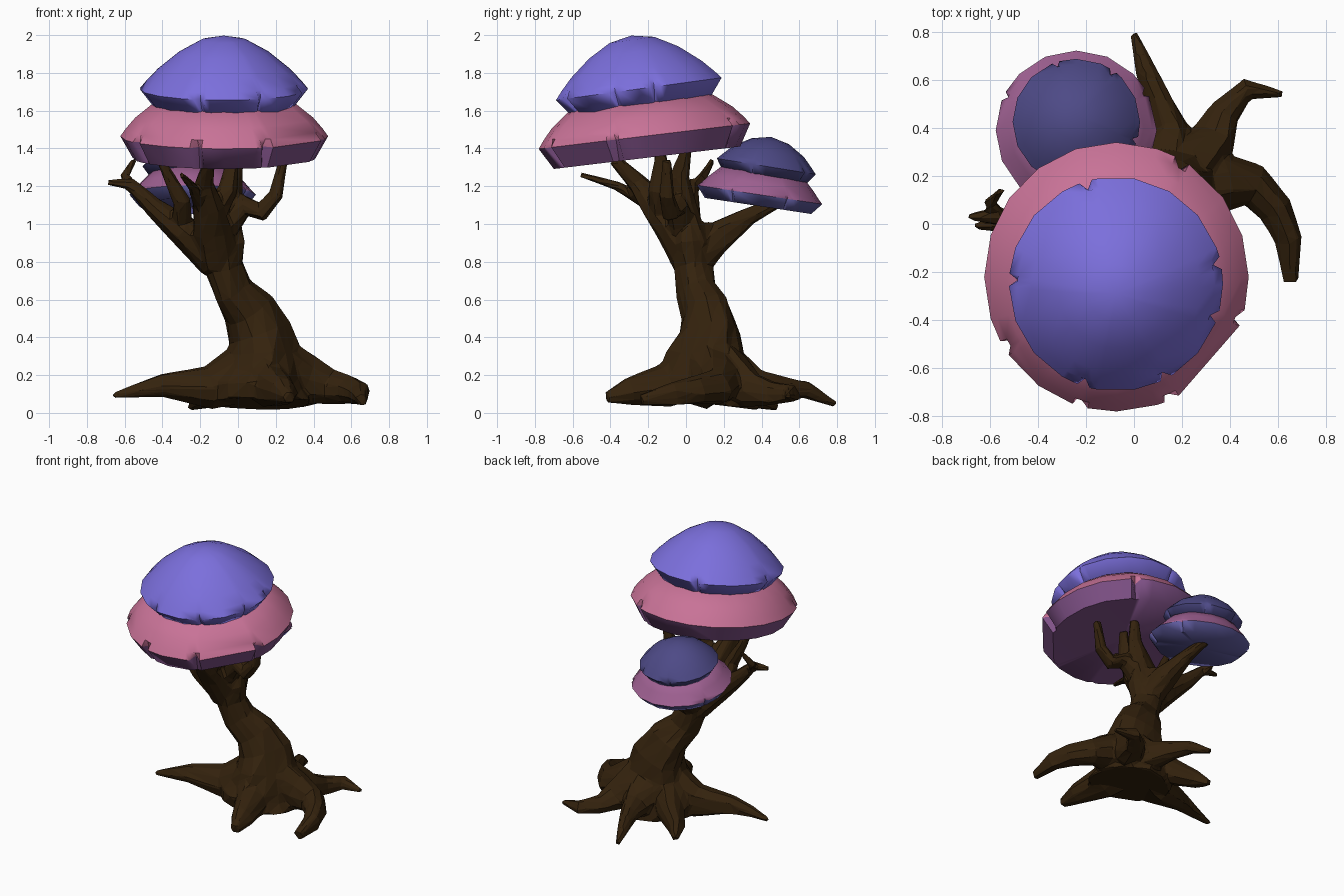
import bpy, bmesh, math, random
from mathutils import Vector, Matrix

if "Cube" in bpy.data.objects:
    bpy.data.objects.remove(bpy.data.objects["Cube"])

random.seed(4)


def material(name, rgb):
    m = bpy.data.materials.new(name)
    m.diffuse_color = (*rgb, 1)
    m.use_nodes = True
    m.node_tree.nodes["Principled BSDF"].inputs["Base Color"].default_value = m.diffuse_color
    return m


BARK = material("dark bark", (0.034, 0.016, 0.004))
VIOLET = material("bright violet", (0.20, 0.16, 0.72))
PINK = material("dusty pink", (0.58, 0.17, 0.31))
PLUM = material("plum underside", (0.22, 0.085, 0.25))
INDIGO = material("deep indigo", (0.075, 0.068, 0.24))
SLATE = material("indigo underside", (0.12, 0.11, 0.36))
MAUVE = material("mauve", (0.35, 0.12, 0.29))


def finish(bm, name, mats):
    bmesh.ops.recalc_face_normals(bm, faces=bm.faces)
    me = bpy.data.meshes.new(name)
    bm.to_mesh(me)
    bm.free()
    ob = bpy.data.objects.new(name, me)
    bpy.context.collection.objects.link(ob)
    for m in mats:
        me.materials.append(m)
    return ob


def tube(bm, path, sides=10, lobe=0.1):
    """Closed gnarled tube through (x, y, z, radius) points."""
    pts = [Vector(p[:3]) for p in path]
    rings, q, last = [], None, None
    for i, p in enumerate(pts):
        t = (pts[min(i + 1, len(pts) - 1)] - pts[max(i - 1, 0)]).normalized()
        q = t.to_track_quat('Z', 'Y') if q is None else last.rotation_difference(t) @ q
        last = t
        ring = []
        for k in range(sides):
            a = 2 * math.pi * k / sides
            r = path[i][3] * (1 + lobe * math.cos(3 * a + i * 0.5) + random.uniform(-.08, .08))
            ring.append(bm.verts.new(p + q @ Vector((r * math.cos(a), r * math.sin(a), 0))))
        rings.append(ring)
    for lo, hi in zip(rings, rings[1:]):
        for k in range(sides):
            j = (k + 1) % sides
            bm.faces.new((lo[k], lo[j], hi[j], hi[k]))
    bm.faces.new(rings[0][::-1])
    bm.faces.new(rings[-1])


# Trunk, roots and branches: tubes fused into one faceted mass
trunk = [(.11, .1, .05, .28), (.11, .11, .13, .27), (.12, .115, .2, .24), (.135, .12, .3, .21),
         (.11, .135, .42, .17), (.05, .11, .54, .135), (-.03, .06, .65, .108),
         (-.075, .04, .77, .105), (-.09, .03, .9, .12), (-.09, .02, 1.0, .1)]
roots = [
    [(.05, .1, .22, .15), (-.15, .07, .13, .11), (-.4, .02, .14, .06), (-.52, 0, .12, .04), (-.66, -.01, .09, .014)],
    [(.12, .2, .22, .15), (.15, .38, .13, .095), (.1, .52, .13, .06), (.05, .64, .12, .045), (0, .79, .045, .016)],
    [(.2, .2, .22, .16), (.34, .35, .12, .09), (.38, .46, .1, .065), (.47, .56, .1, .045), (.62, .54, .09, .014)],
    [(.15, .12, .26, .17), (.36, .17, .17, .125), (.5, .16, .13, .09), (.59, .06, .12, .075),
     (.64, -.06, .1, .06), (.655, -.24, .07, .03)],
    [(.1, .1, .25, .17), (.18, -.1, .14, .11), (.24, -.3, .11, .075), (.27, -.42, .08, .03)],
    [(.05, .15, .22, .14), (-.08, .3, .12, .085), (-.2, .4, .07, .055), (-.25, .48, .03, .02)],
]
branches = [
    [(-.1, .02, .8, .1), (-.13, -.07, .97, .1), (-.16, -.17, 1.1, .08), (-.18, -.26, 1.22, .05), (-.15, -.38, 1.34, .03)],
    [(-.09, .02, .9, .11), (-.06, -.02, 1.1, .08), (-.03, -.03, 1.25, .05), (0, 0, 1.39, .03)],
    [(-.13, -.13, 1.03, .06), (-.05, -.15, 1.18, .05), (-.02, -.13, 1.37, .03)],
    [(-.12, .02, .8, .095), (-.29, 0, .96, .085), (-.45, .02, 1.09, .055), (-.57, .03, 1.21, .035), (-.69, .03, 1.22, .014)],
    [(-.56, .03, 1.19, .035), (-.6, .09, 1.25, .025), (-.55, .14, 1.34, .014)],
    [(-.3, 0, .97, .06), (-.3, -.1, 1.12, .045), (-.42, -.15, 1.36, .02)],
    [(-.2, -.2, 1.1, .035), (-.24, -.36, 1.2, .025), (-.3, -.56, 1.26, .014)],
    [(-.06, -.02, 1.0, .08), (.04, -.05, 1.1, .06), (.13, -.08, 1.06, .05), (.2, -.1, 1.15, .04), (.24, -.1, 1.34, .025)],
    [(-.09, .06, .83, .1), (-.13, .18, .94, .08), (-.18, .34, 1.045, .045), (-.22, .48, 1.11, .03)],
]
bm = bmesh.new()
tube(bm, trunk, 14, 0.07)
for path in roots + branches:
    tube(bm, path)
tree = finish(bm, "trunk_roots_and_branches", [BARK])
fuse = tree.modifiers.new("fuse", 'REMESH')
fuse.mode = 'VOXEL'
fuse.voxel_size = 0.012
facet = tree.modifiers.new("facet", 'DECIMATE')
facet.ratio = 0.04


def cap(name, centre, tilt, profile, rim, notches, mats, depth=0.08, gap=(9, 9), seg=18, wide=1.0):
    """Turned foliage disc: profile of (radius, height), wedge notches bitten into the rim."""
    w = 0.06
    norm = [n % (2 * math.pi) for n in notches]
    near = lambda a, n: abs((a - n + math.pi) % (2 * math.pi) - math.pi) < w * 1.8
    angles = [(2 * math.pi * k / seg, 0) for k in range(seg)]
    angles = [(a, f) for a, f in angles
              if not any(near(a, n) for n in norm) and not gap[0] < a - 2 * math.pi < gap[1]]
    for n in norm:
        angles += [((n + d) % (2 * math.pi), f) for d, f in ((-w, 0), (0, 1), (w, 0))]
    angles.sort()
    bm = bmesh.new()
    top = bm.verts.new((0, 0, profile[0][1]))
    bottom = bm.verts.new((0, 0, profile[-1][1]))
    rings = []
    for i, (r, z) in enumerate(profile[1:-1], 1):
        ring = []
        for a, f in angles:
            bite = 1 - f * depth * (1 if i == rim else 0.2 if i > rim else 0)
            ring.append(bm.verts.new((r * bite * math.cos(a), wide * r * bite * math.sin(a), z)))
        rings.append(ring)
    n = len(angles)
    for k in range(n):
        j = (k + 1) % n
        bm.faces.new((top, rings[0][k], rings[0][j]))
        for i, (hi, lo) in enumerate(zip(rings, rings[1:]), 1):
            f = bm.faces.new((hi[k], lo[k], lo[j], hi[j]))
            f.material_index = int(i >= rim)
        f = bm.faces.new((bottom, rings[-1][j], rings[-1][k]))
        f.material_index = 1
    ob = finish(bm, name, mats)
    ob.matrix_world = Matrix.Translation(centre) @ Matrix.Rotation(tilt, 4, 'X')
    bpy.ops.object.select_all(action='DESELECT')
    ob.select_set(True)
    bpy.context.view_layer.objects.active = ob
    bpy.ops.object.shade_smooth_by_angle(angle=math.radians(62))
    return ob


# Large crown: violet dome over a wide pink disc
cap("large_crown_dome", (-.075, -.25, 1.715), .135,
    [(0, .285), (.12, .262), (.24, .195), (.35, .105), (.41, .042), (.445, 0), (.375, -.09), (0, -.07)], 5,
    [1.86, .2, -.31, -1.08, -1.88, 3.1], [VIOLET, VIOLET], wide=1.01)
cap("large_crown_disc", (-.073, -.22, 1.465), .12,
    [(0, .2), (.37, .18), (.47, .1), (.52, .042), (.55, 0), (.485, -.115), (0, -.1)], 4,
    [1.05, -.31, -1.14, -1.85, 3.7], [PINK, PLUM], 0.12, gap=(-1.14, -.31), seg=20, wide=1.025)

# Small crown on the back branch
cap("small_crown_dome", (-.24, .425, 1.305), -.16,
    [(0, .158), (.1, .135), (.19, .08), (.24, .028), (.265, 0), (.23, -.05), (0, -.05)], 4,
    [.95, 1.9, -.3], [INDIGO, INDIGO], seg=16)
cap("small_crown_disc", (-.24, .39, 1.155), -.15,
    [(0, .125), (.225, .115), (.28, .06), (.315, .02), (.335, 0), (.285, -.06), (0, -.05)], 4,
    [.5, 2.7, -.5, -1.6], [MAUVE, SLATE], seg=16)
